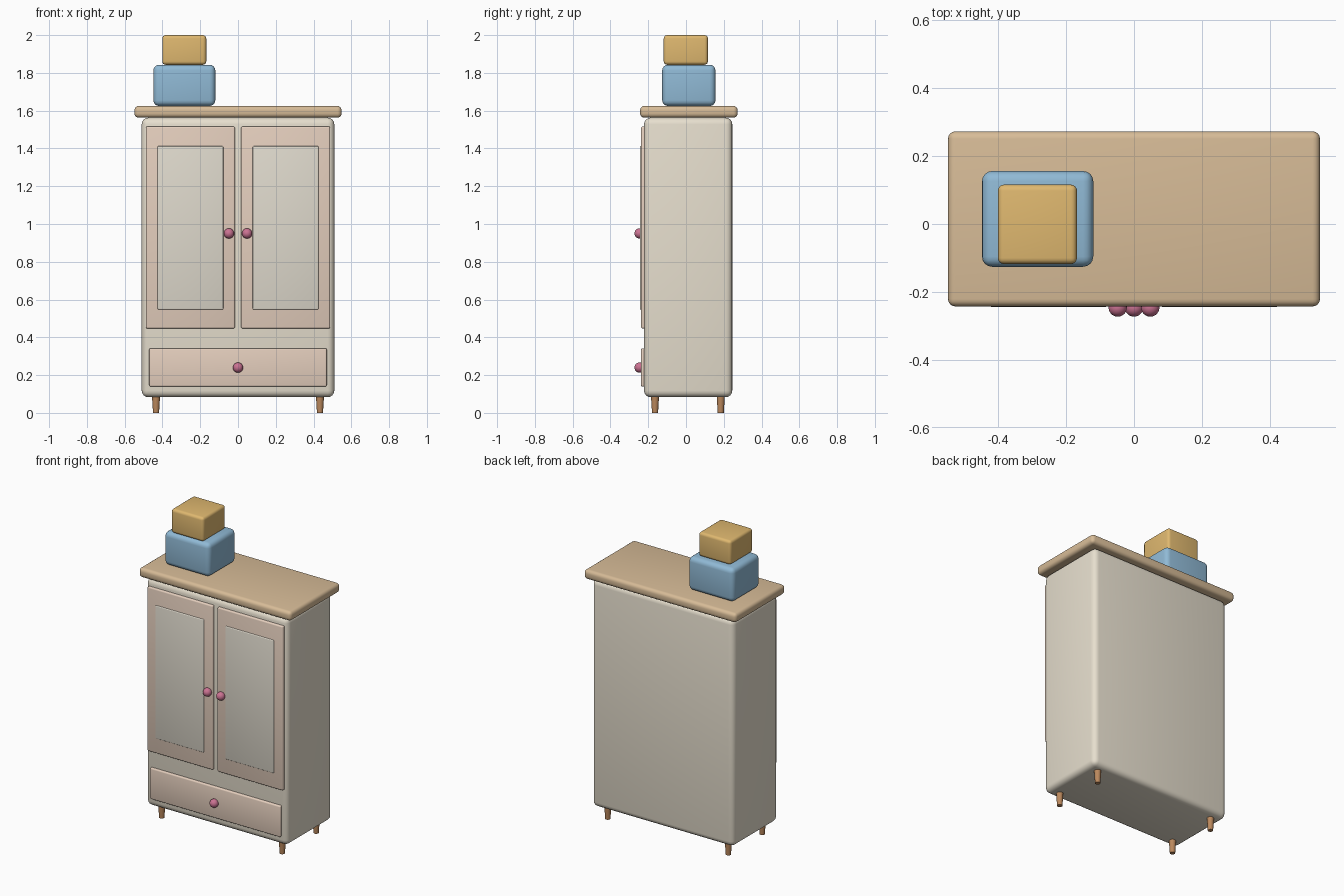
import bpy
from mathutils import Vector

if "Cube" in bpy.data.objects:
    bpy.data.objects.remove(bpy.data.objects["Cube"])


def material(name, rgb):
    m = bpy.data.materials.new(name)
    m.diffuse_color = (*rgb, 1)
    m.use_nodes = True
    m.node_tree.nodes["Principled BSDF"].inputs["Base Color"].default_value = m.diffuse_color
    return m


CREAM = material("cream_paint", (0.80, 0.74, 0.62))
PEACH = material("peach_paint", (0.78, 0.62, 0.51))
PANEL = material("panel_paint", (0.74, 0.70, 0.61))
WOOD = material("top_wood", (0.68, 0.50, 0.31))
LEG = material("leg_wood", (0.50, 0.25, 0.11))
PINK = material("knob_pink", (0.60, 0.17, 0.29))
BLUE = material("box_blue", (0.28, 0.49, 0.67))
YELLOW = material("box_yellow", (0.74, 0.48, 0.16))


def finish(name, mat):
    o = bpy.context.object
    o.name = name
    o.data.materials.append(mat)
    bpy.ops.object.shade_smooth_by_angle()
    return o


def box(name, lo, hi, mat, bevel, segments=4):
    """Rounded box between two opposite corners."""
    lo, hi = Vector(lo), Vector(hi)
    bpy.ops.mesh.primitive_cube_add(size=1, location=(lo + hi) / 2)
    o = bpy.context.object
    o.scale = hi - lo
    bpy.ops.object.transform_apply(location=False, rotation=False, scale=True)
    b = o.modifiers.new("round", "BEVEL")
    b.width = bevel
    b.segments = segments
    bpy.ops.object.modifier_apply(modifier=b.name)
    return finish(name, mat)


def knob(name, x, z):
    bpy.ops.mesh.primitive_uv_sphere_add(segments=24, ring_count=12, radius=0.027,
                                         location=(x, -0.246, z))
    finish(name, PINK)


# Cabinet carcass and overhanging top
box("cabinet_body", (-0.51, -0.222, 0.083), (0.51, 0.245, 1.563), CREAM, 0.035)
box("cabinet_top", (-0.548, -0.243, 1.563), (0.548, 0.273, 1.625), WOOD, 0.022)

# Pair of doors with panels and knobs
for side, s in (("left", -1), ("right", 1)):
    x0, x1 = sorted((s * 0.016, s * 0.488))
    box(side + "_door", (x0, -0.238, 0.447), (x1, -0.205, 1.516), PEACH, 0.008, 3)
    x0, x1 = sorted((s * 0.078, s * 0.426))
    box(side + "_door_panel", (x0, -0.244, 0.547), (x1, -0.225, 1.412), PANEL, 0.005, 3)
    knob(side + "_door_knob", s * 0.048, 0.95)

# Bottom drawer
box("drawer_front", (-0.47, -0.238, 0.139), (0.47, -0.205, 0.342), PEACH, 0.008, 3)
knob("drawer_knob", 0, 0.24)

# Tapered legs
for side, x in (("left", -0.434), ("right", 0.434)):
    for end, y in (("front", -0.164), ("back", 0.184)):
        bpy.ops.mesh.primitive_cone_add(vertices=16, radius1=0.016, radius2=0.022,
                                        depth=0.1, location=(x, y, 0.05))
        finish(f"{end}_{side}_leg", LEG)

# Storage boxes stacked on top
box("lower_storage_box", (-0.448, -0.126, 1.625), (-0.12, 0.156, 1.843), BLUE, 0.03)
box("upper_storage_box", (-0.401, -0.118, 1.843), (-0.168, 0.116, 2.0), YELLOW, 0.018)
